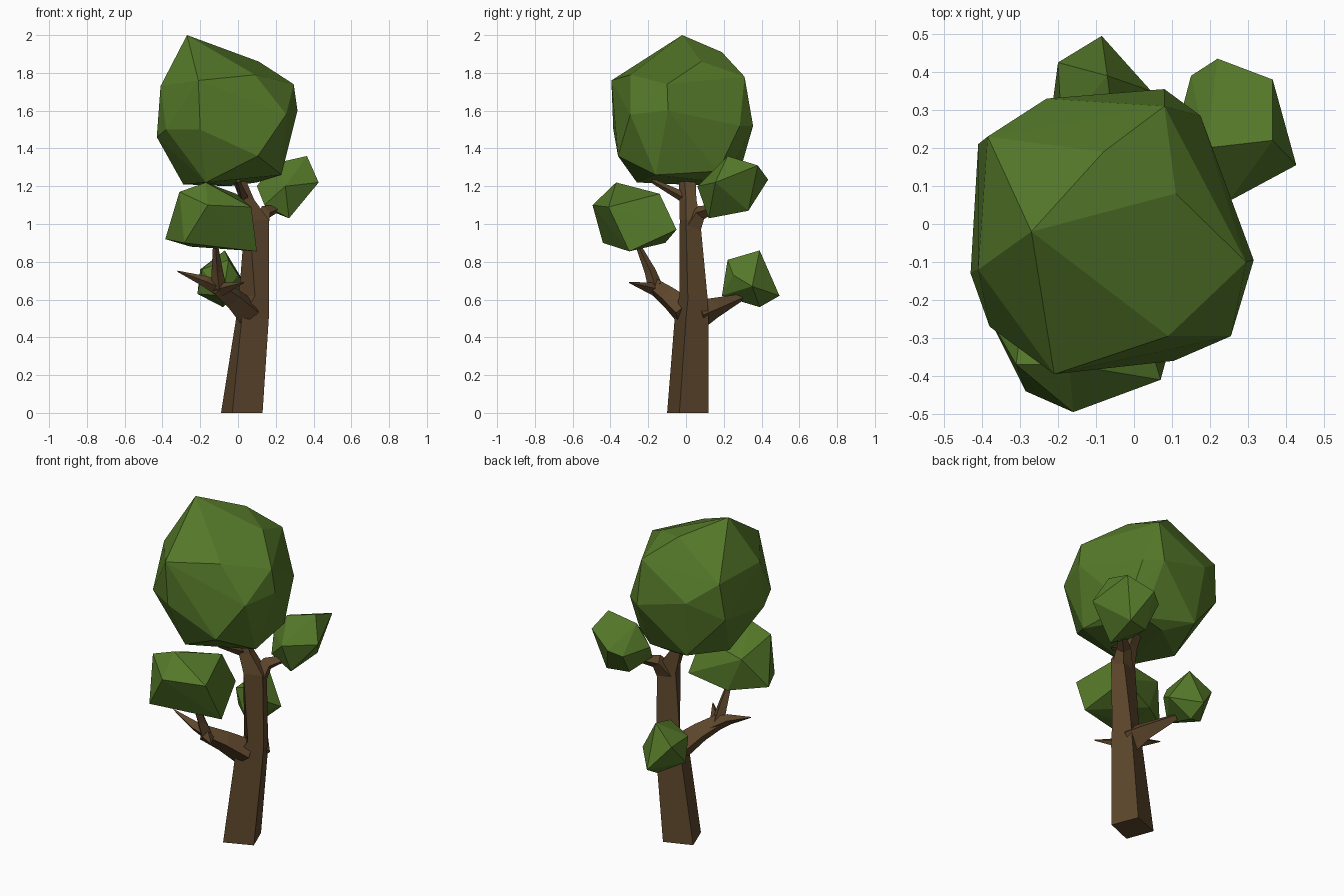
import bpy, bmesh
from math import cos, sin, pi
from mathutils import Vector


def material(name, color):
    m = bpy.data.materials.new(name)
    m.diffuse_color = (*color, 1)
    return m


GREEN = material("leaf_green", (0.09, 0.19, 0.022))
BROWN = material("bark_brown", (0.11, 0.062, 0.025))


def add_object(name, bm, mat):
    bmesh.ops.recalc_face_normals(bm, faces=bm.faces)
    me = bpy.data.meshes.new(name)
    bm.to_mesh(me)
    bm.free()
    me.materials.append(mat)
    bpy.context.collection.objects.link(bpy.data.objects.new(name, me))


def clump(name, points):
    """Faceted foliage: convex hull around a few outline corners."""
    bm = bmesh.new()
    for p in points:
        bm.verts.new(p)
    res = bmesh.ops.convex_hull(bm, input=bm.verts)
    loose = [v for v in bm.verts if not v.link_faces]
    bmesh.ops.delete(bm, geom=loose, context='VERTS')
    add_object(name, bm, GREEN)


def loft(name, rings):
    """Skin a list of four-cornered rings and cap both ends."""
    bm = bmesh.new()
    loops = [[bm.verts.new(p) for p in r] for r in rings]
    for a, b in zip(loops, loops[1:]):
        for i in range(len(a)):
            j = (i + 1) % len(a)
            bm.faces.new((a[i], a[j], b[j], b[i]))
    bm.faces.new(loops[0][::-1])
    bm.faces.new(loops[-1])
    add_object(name, bm, BROWN)


def limb(name, path):
    """Four-sided tapering branch along (x, y, z, radius) stations."""
    pts = [Vector(p[:3]) for p in path]
    rings = []
    for i, p in enumerate(pts):
        t = (pts[min(i + 1, len(pts) - 1)] - pts[max(i - 1, 0)]).normalized()
        ref = Vector((0, 0, 1)) if abs(t.z) < 0.85 else Vector((0, 1, 0))
        u = t.cross(ref).normalized()
        v = u.cross(t)
        r = path[i][3]
        rings.append([p + r * (u * cos(k * pi / 2) + v * sin(k * pi / 2)) for k in range(4)])
    loft(name, rings)


# Trunk
loft("trunk", [
    [(-.03, -.10, 0), (.13, -.035, 0), (.07, .12, 0), (-.09, .06, 0)],
    [(.02, -.06, .5), (.163, 0, .5), (.115, .12, .5), (-.01, .06, .5)],
    [(.09, -.035, .62), (.165, .01, .6), (.12, .115, .6), (.005, .05, .62)],
    [(.06, -.033, 1.02), (.165, 0, 1.02), (.14, .075, 1.02), (.035, .05, 1.0)],
    [(.03, -.035, 1.13), (.085, 0, 1.13), (.07, .055, 1.13), (.01, .04, 1.13)],
    [(-.02, -.04, 1.26), (.03, -.01, 1.26), (.02, .05, 1.26), (-.04, .03, 1.26)],
])

# Branches
limb("crown_twig", [(.03, .01, 1.13, .03), (0, -.18, 1.23, .012)])
limb("right_branch", [(.11, .03, .98, .06), (.14, .08, 1.06, .04), (.23, .17, 1.09, .015)])
limb("front_branch", [(.05, 0, .53, .08), (-.03, -.09, .61, .06), (-.11, -.17, .67, .045)])
limb("left_twig", [(-.08, -.14, .65, .045), (-.17, -.17, .695, .03), (-.32, -.16, .75, .003)])
limb("forward_twig", [(-.10, -.15, .65, .04), (.03, -.30, .69, .003)])
limb("upright_twig", [(-.10, -.16, .66, .04), (-.11, -.19, .75, .03), (-.12, -.26, .90, .012)])
limb("back_branch", [(.07, .06, .52, .085), (.03, .15, .555, .055), (-.06, .29, .61, .02)])

# Foliage
clump("main_canopy", [
    (-.27, -.02, 2.0), (-.08, .19, 1.91), (.11, .08, 1.86), (-.21, -.395, 1.76),
    (.09, -.295, 1.79), (.295, -.1, 1.74), (.315, -.095, 1.60), (.08, .31, 1.78),
    (.08, .355, 1.52), (.175, .285, 1.52), (.255, -.295, 1.58), (.105, -.36, 1.36),
    (-.43, -.13, 1.46), (-.41, -.12, 1.73), (-.41, .21, 1.5), (-.385, .23, 1.72),
    (-.23, .33, 1.6), (-.38, -.27, 1.5), (-.2, -.385, 1.5), (.23, -.16, 1.26),
    (.1, .2, 1.22), (-.17, -.26, 1.22), (-.29, 0, 1.21), (-.05, .18, 1.2),
    (-.2, .28, 1.26), (.19, .17, 1.28),
])
clump("front_clump", [
    (-.17, -.37, 1.22), (-.31, -.37, 1.17), (-.16, -.495, 1.10), (-.285, -.44, .9),
    (.07, -.41, 1.09), (.10, -.3, .855), (-.385, -.24, .92), (-.01, -.14, 1.16),
    (-.28, -.13, 1.1), (.02, -.05, .97), (-.2, -.11, .9), (-.25, -.3, .88),
])
clump("right_clump", [
    (.365, .22, 1.36), (.22, .435, 1.235), (.365, .38, 1.31), (.427, .155, 1.22),
    (.25, .06, 1.2), (.27, .12, 1.03), (.15, .39, 1.2), (.14, .12, 1.1),
    (.10, .2, 1.2), (.19, .2, 1.32), (.30, .33, 1.07), (.17, .3, 1.07),
])
clump("back_clump", [
    (-.07, .39, .86), (-.2, .425, .76), (-.085, .495, .62), (.045, .35, .67),
    (-.215, .31, .63), (-.08, .39, .56), (-.05, .22, .81), (-.08, .19, .62),
    (0, .25, .73), (-.19, .25, .76),
])
